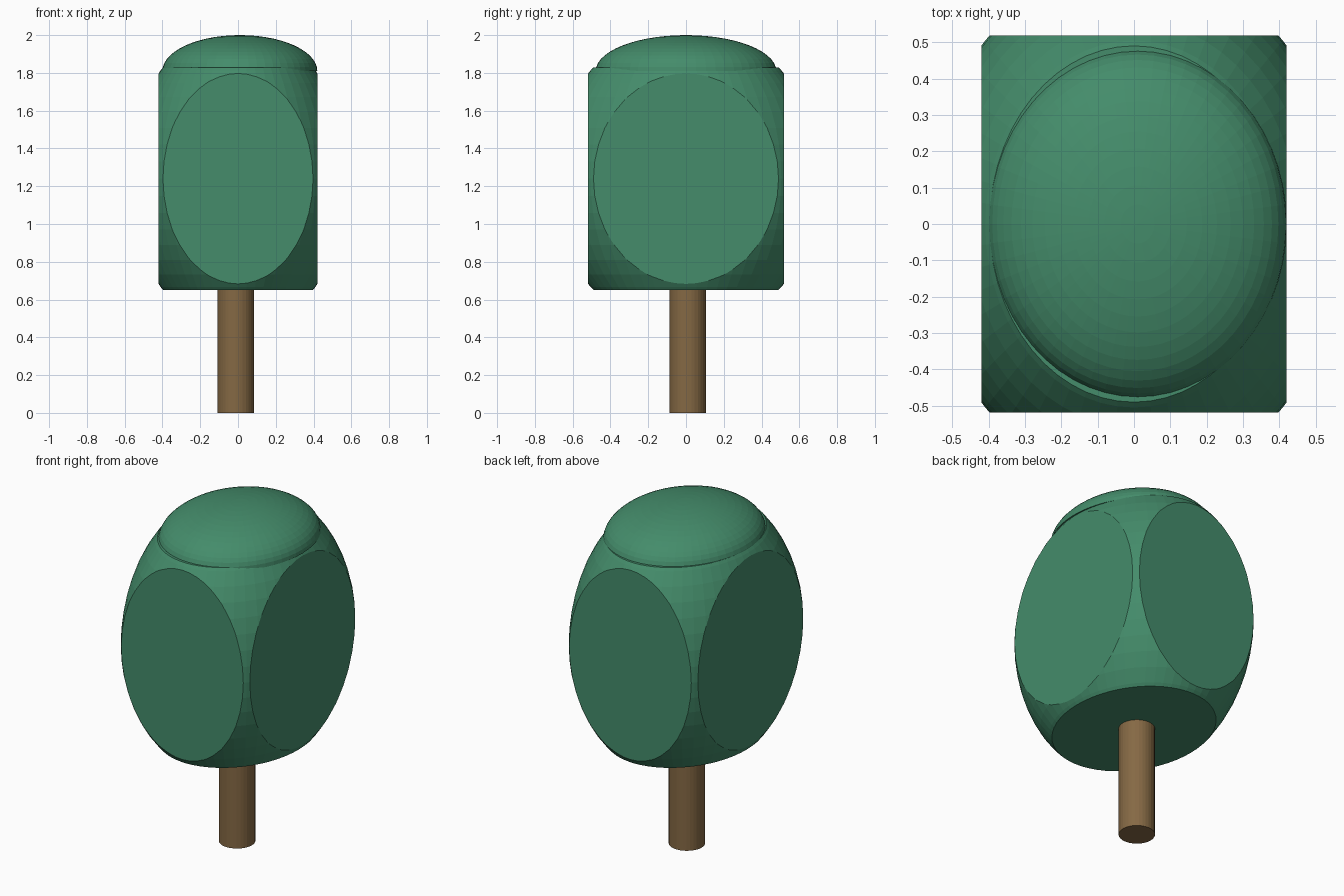
import bpy, bmesh
from mathutils import Matrix, Vector

if "Cube" in bpy.data.objects:
    bpy.data.objects.remove(bpy.data.objects["Cube"])


def material(name, rgb):
    m = bpy.data.materials.new(name)
    m.diffuse_color = (*rgb, 1)
    m.use_nodes = True
    m.node_tree.nodes["Principled BSDF"].inputs["Base Color"].default_value = m.diffuse_color
    return m


def finish(bm, name, mat):
    bmesh.ops.remove_doubles(bm, verts=bm.verts, dist=0.0005)
    bmesh.ops.recalc_face_normals(bm, faces=bm.faces)
    me = bpy.data.meshes.new(name)
    bm.to_mesh(me)
    bm.free()
    me.materials.append(mat)
    ob = bpy.data.objects.new(name, me)
    bpy.context.collection.objects.link(ob)


def slice_flat(bm, co, normal):
    """Cut away everything beyond the plane and close the hole."""
    cut = bmesh.ops.bisect_plane(bm, geom=bm.verts[:] + bm.edges[:] + bm.faces[:],
                                 plane_co=co, plane_no=normal, clear_outer=True)
    edges = [e for e in cut["geom_cut"] if isinstance(e, bmesh.types.BMEdge)]
    bmesh.ops.contextual_create(bm, geom=edges)


def place(bm, centre, size):
    bmesh.ops.transform(bm, verts=bm.verts,
                        matrix=Matrix.Translation(centre) @ Matrix.Diagonal((*size, 1)))


green = material("foliage_green", (0.058, 0.263, 0.146))
brown = material("bark_brown", (0.235, 0.141, 0.058))

# Foliage: sphere trimmed by the six sides of a cube, then stretched
bm = bmesh.new()
bmesh.ops.create_uvsphere(bm, u_segments=56, v_segments=28, radius=1.378)
for axis in range(3):
    for sign in (-1, 1):
        n = Vector((0, 0, 0))
        n[axis] = sign
        slice_flat(bm, n, n)
place(bm, (0, 0, 1.24), (0.42, 0.518, 0.589))
finish(bm, "foliage", green)

# Crown: flattened dome sitting slightly off centre
bm = bmesh.new()
bmesh.ops.create_uvsphere(bm, u_segments=56, v_segments=28, radius=1)
slice_flat(bm, (0, 0, 0), (0, 0, -1))
place(bm, (0.01, 0, 1.81), (0.41, 0.478, 0.19))
finish(bm, "crown", green)

# Trunk: plain round post
bm = bmesh.new()
bmesh.ops.create_cone(bm, cap_ends=True, segments=32, radius1=0.097, radius2=0.097, depth=0.75)
place(bm, (-0.012, 0.009, 0.375), (1, 1, 1))
finish(bm, "trunk", brown)
